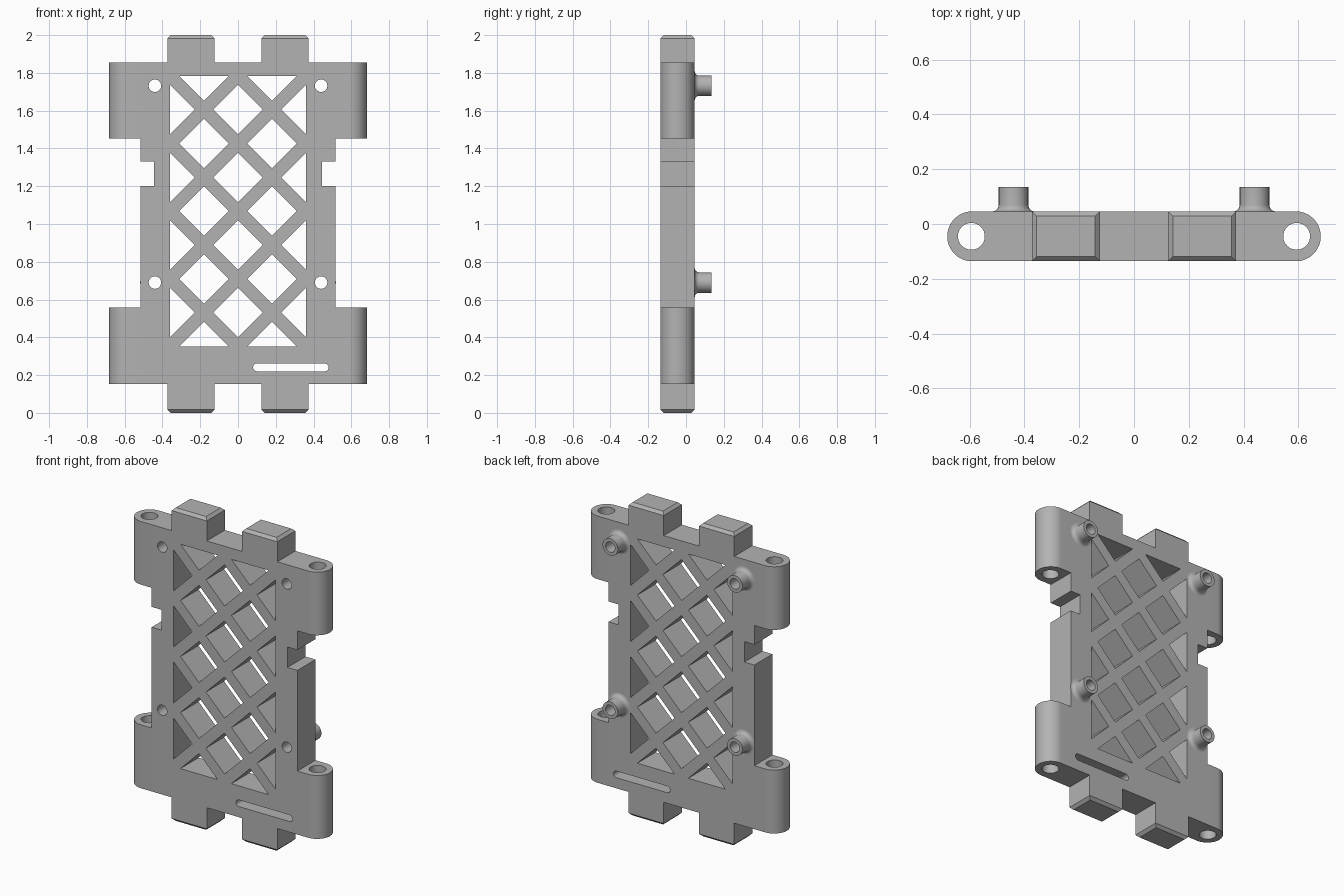
import bpy
import bmesh
from math import sin, cos, pi, radians
from mathutils import Vector

if "Cube" in bpy.data.objects:
    bpy.data.objects.remove(bpy.data.objects["Cube"])

grey = bpy.data.materials.new("mid grey")
grey.use_nodes = True
grey.diffuse_color = (0.45, 0.45, 0.45, 1)
grey.node_tree.nodes["Principled BSDF"].inputs["Base Color"].default_value = grey.diffuse_color

MID_Y, HALF = -0.045, 0.091          # plate centre and half thickness
BACK = MID_Y + HALF
SIDE = 0.515                         # half width of the plate
LOW, HIGH = 0.152, 1.855             # plate bottom and top
EARS = [(LOW, 0.557), (1.452, HIGH)]
TAB_IN, TAB_OUT = 0.125, 0.373
POST_X, POST_Z = 0.44, (0.69, 1.732)
HOLE = 0.033


def arc(u, v, r, start=0, end=360, n=32):
    angles = [radians(start + (end - start) * i / n) for i in range(n + 1)]
    points = [(u + r * cos(a), v + r * sin(a)) for a in angles]
    return points[:-1] if end - start == 360 else points


def finish(bm, name):
    bmesh.ops.recalc_face_normals(bm, faces=bm.faces)
    mesh = bpy.data.meshes.new(name)
    bm.to_mesh(mesh)
    bm.free()
    mesh.materials.append(grey)
    obj = bpy.data.objects.new(name, mesh)
    bpy.context.collection.objects.link(obj)
    bpy.ops.object.select_all(action='DESELECT')
    obj.select_set(True)
    bpy.context.view_layer.objects.active = obj
    bpy.ops.object.shade_smooth_by_angle(angle=radians(35))
    return obj


def slab(loops, place, direction):
    """Fill an outline with holes and extrude it."""
    bm = bmesh.new()
    for loop in loops:
        verts = [bm.verts.new(place(u, v)) for u, v in loop]
        for i, vert in enumerate(verts):
            bm.edges.new((verts[i - 1], vert))
    bmesh.ops.triangle_fill(bm, use_beauty=True, use_dissolve=False, edges=bm.edges[:])
    result = bmesh.ops.extrude_face_region(bm, geom=bm.faces[:], use_keep_orig=True)
    moved = [e for e in result["geom"] if isinstance(e, bmesh.types.BMVert)]
    bmesh.ops.translate(bm, verts=moved, vec=direction)
    bmesh.ops.recalc_face_normals(bm, faces=bm.faces)
    return bm


def remove_faces(bm, rule):
    doomed = [f for f in bm.faces if rule(f.calc_center_median(), f.normal)]
    bmesh.ops.delete(bm, geom=doomed, context='FACES')


# Plate outline with side notches
right = [(TAB_IN, LOW), (TAB_OUT, LOW), (SIDE, LOW), (SIDE, EARS[0][1]),
         (SIDE, 1.2), (0.445, 1.2), (0.445, 1.33), (SIDE, 1.33),
         (SIDE, EARS[1][0]), (SIDE, HIGH), (TAB_OUT, HIGH), (TAB_IN, HIGH)]
loops = [right + [(-x, z) for x, z in reversed(right)]]

# Lattice openings: diamonds halved where they meet the window border
STEP_X, STEP_Z, REACH, FLOOR = 0.18, 0.179, 0.131, 0.352
for row in range(9):
    for col in range(-2, 3):
        if (row + col) % 2 == 0:
            continue_row = False
        else:
            continue_row = True
        if not continue_row and col % 2 == 0 and row % 2 == 0:
            continue
        if (col % 2 == 0) != (row % 2 == 1):
            continue
        x, z = col * STEP_X, FLOOR + row * STEP_Z
        tips = [(1, 0), (0, 1), (-1, 0), (0, -1)]
        tips = [(a, b) for a, b in tips
                if abs(col + a) <= 2 and 0 <= row + b <= 8]
        loops.append([(x + a * REACH, z + b * REACH) for a, b in tips])

# Cable slot and screw holes
loops.append(arc(0.459, 0.241, 0.021, -90, 90, 12) + arc(0.101, 0.241, 0.021, 90, 270, 12))
for s in (-1, 1):
    for z in POST_Z:
        loops.append(arc(s * POST_X, z, HOLE))

plate = slab(loops, lambda u, v: (u, MID_Y - HALF, v), (0, 2 * HALF, 0))


def under_joint(c, n):
    at_ear = abs(n.x) > 0.9 and abs(abs(c.x) - SIDE) < 0.001 and any(a < c.z < b for a, b in EARS)
    at_tab = (abs(n.z) > 0.9 and TAB_IN < abs(c.x) < TAB_OUT
              and min(abs(c.z - LOW), abs(c.z - HIGH)) < 0.001)
    return at_ear or at_tab


remove_faces(plate, under_joint)
finish(plate, "lattice_plate")

for s, side in ((1, "left"), (-1, "right")):
    # Rounded ears with a vertical pin hole
    for (a, b), level in zip(EARS, ("lower", "upper")):
        rim = [(SIDE, MID_Y - HALF)] + arc(0.591, MID_Y, HALF, -90, 90) + [(SIDE, MID_Y + HALF)]
        ear = slab([rim, arc(0.594, MID_Y, 0.049)], lambda u, v: (s * u, v, a), (0, 0, b - a))
        remove_faces(ear, lambda c, n: abs(abs(c.x) - SIDE) < 0.001)
        finish(ear, f"{level}_{side}_ear")

    # Chamfered end tabs
    for joint, end, level in ((LOW, 0, "lower"), (HIGH, 2, "upper")):
        tab = bmesh.new()
        bmesh.ops.create_cube(tab, size=1)
        middle = (s * (TAB_IN + TAB_OUT) / 2, MID_Y, (joint + end) / 2)
        bmesh.ops.scale(tab, verts=tab.verts, vec=(TAB_OUT - TAB_IN, 2 * HALF, abs(end - joint)))
        bmesh.ops.translate(tab, verts=tab.verts, vec=middle)
        remove_faces(tab, lambda c, n: abs(c.z - joint) < 0.001)
        rim = [e for e in tab.edges if all(abs(v.co.z - end) < 0.001 for v in e.verts)]
        bmesh.ops.bevel(tab, geom=rim, offset=0.017, segments=1, affect='EDGES')
        finish(tab, f"{level}_{side}_tab")

    # Hollow posts on the back with a filleted foot
    for z, level in zip(POST_Z, ("lower", "upper")):
        fillet = arc(0.078, BACK + 0.024, 0.024, 270, 180, 6)
        profile = fillet + [(0.054, 0.136), (HOLE, 0.136), (HOLE, BACK)]
        post = bmesh.new()
        verts = [post.verts.new((r, y, 0)) for r, y in profile]
        edges = [post.edges.new(pair) for pair in zip(verts, verts[1:])]
        bmesh.ops.spin(post, geom=verts + edges, cent=(0, 0, 0), axis=(0, 1, 0),
                       angle=2 * pi, steps=32, use_merge=True)
        bmesh.ops.remove_doubles(post, verts=post.verts, dist=0.0001)
        bmesh.ops.translate(post, verts=post.verts, vec=Vector((s * POST_X, 0, z)))
        finish(post, f"{level}_{side}_post")
